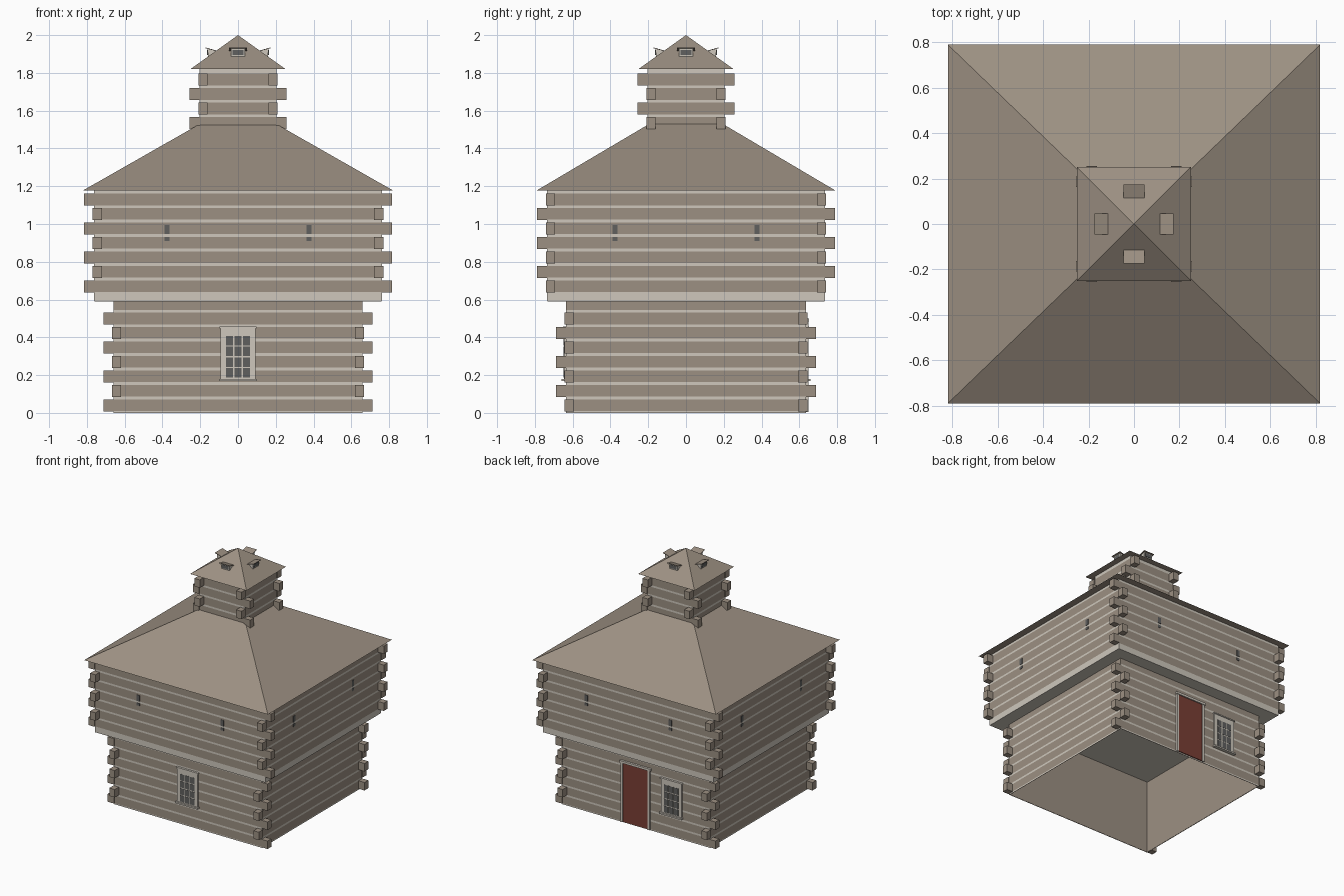
import bpy, bmesh

if "Cube" in bpy.data.objects:
    bpy.data.objects.remove(bpy.data.objects["Cube"])


def material(name, rgb):
    m = bpy.data.materials.new(name)
    m.diffuse_color = (*rgb, 1)
    m.use_nodes = True
    m.node_tree.nodes["Principled BSDF"].inputs["Base Color"].default_value = m.diffuse_color
    return m


WOOD = material("weathered wood", (0.335, 0.28, 0.225))
CHINK = material("pale chinking", (0.62, 0.575, 0.505))
DARK = material("dark grey", (0.115, 0.117, 0.114))
RED = material("door red", (0.195, 0.05, 0.036))

FRONT, RIGHT, BACK, LEFT = range(4)
CORNERS = ((-1, -1), (1, -1), (1, 1), (-1, 1))


def place(side, u, d, z):
    """u runs along a wall, d is the distance outward from the centre."""
    return [(u, -d, z), (d, u, z), (-u, d, z), (-d, -u, z)][side]


def prism(bm, side, u0, u1, profile):
    """Extrude a (d, z) profile along the wall from u0 to u1."""
    a = [bm.verts.new(place(side, u0, d, z)) for d, z in profile]
    b = [bm.verts.new(place(side, u1, d, z)) for d, z in profile]
    n = len(profile)
    bm.faces.new(a)
    bm.faces.new(b[::-1])
    for i in range(n):
        j = (i + 1) % n
        bm.faces.new((a[i], b[i], b[j], a[j]))


def box(bm, side, u0, u1, d0, d1, z0, z1):
    prism(bm, side, u0, u1, [(d0, z0), (d1, z0), (d1, z1), (d0, z1)])


def finish(bm, name, *mats):
    bmesh.ops.recalc_face_normals(bm, faces=bm.faces[:])
    me = bpy.data.meshes.new(name)
    bm.to_mesh(me)
    bm.free()
    for mat in mats:
        me.materials.append(mat)
    ob = bpy.data.objects.new(name, me)
    bpy.context.collection.objects.link(ob)
    return ob


PITCH, LOG = 0.0767, 0.062


def storey(name, hx, hy, bottom, top, z_first, count, bare_top=False):
    """Wall of log and chinking bands, with alternating log ends at the corners."""
    wall, ends = bmesh.new(), bmesh.new()
    rows = [z_first + k * PITCH for k in range(count)]
    cuts = {bottom, top}
    for z in rows:
        cuts |= {max(z - LOG / 2, bottom), min(z + LOG / 2, top)}
    loops = [[wall.verts.new((sx * hx, sy * hy, z)) for sx, sy in CORNERS]
             for z in sorted(cuts)]
    for lo, hi in zip(loops, loops[1:]):
        mid = (lo[0].co.z + hi[0].co.z) / 2
        is_log = any(abs(mid - z) < LOG / 2 for z in rows)
        for i in range(4):
            j = (i + 1) % 4
            face = wall.faces.new((lo[i], lo[j], hi[j], hi[i]))
            face.material_index = 0 if is_log else 1
    finish(wall, name + "_wall", WOOD, CHINK)

    # even rows run past the corners along x, odd rows along y
    for k, z in enumerate(rows[:-1] if bare_top else rows):
        for side in ((FRONT, BACK) if k % 2 == 0 else (RIGHT, LEFT)):
            along, out = (hx, hy) if side % 2 == 0 else (hy, hx)
            for s in (-1, 1):
                u = sorted((s * (along - 0.001), s * (along + 0.053)))
                box(ends, side, *u, out - 0.041, out + 0.007, z - 0.032, z + 0.032)
    finish(ends, name + "_log_ends", WOOD)


def pyramid(name, hx, hy, z0, z1):
    bm = bmesh.new()
    base = [bm.verts.new((sx * hx, sy * hy, z0)) for sx, sy in CORNERS]
    tip = bm.verts.new((0, 0, z1))
    bm.faces.new(base[::-1])
    for i in range(4):
        bm.faces.new((base[i], base[(i + 1) % 4], tip))
    finish(bm, name, WOOD)


# Lower storey: open underneath, plain wood inside
storey("lower", 0.66, 0.635, 0.0, 0.592, 0.04, 8, bare_top=True)
bm = bmesh.new()
for side in range(4):
    along, out = (0.656, 0.631) if side % 2 == 0 else (0.631, 0.656)
    box(bm, side, -along, along, out - 0.002, out, 0.0, 0.59)
finish(bm, "lower_lining", WOOD)

# Overhanging upper storey with its pale underside
storey("upper", 0.762, 0.735, 0.593, 1.18, 0.67, 7)
bm = bmesh.new()
box(bm, FRONT, -0.761, 0.761, -0.734, 0.734, 0.591, 0.597)
finish(bm, "overhang_floor", CHINK)

# Lookout on top
storey("lookout", 0.203, 0.203, 1.45, 1.82, 1.535, 4)

# Roofs
pyramid("main_roof", 0.82, 0.79, 1.178, 1.645)
pyramid("lookout_roof", 0.252, 0.252, 1.82, 2.0)


# Windows: frame plate, sill, head trim and twelve panes
def window(name, side, u, wall):
    frame, panes = bmesh.new(), bmesh.new()
    box(frame, side, u - 0.093, u + 0.093, wall - 0.001, wall + 0.011, 0.18, 0.45)
    box(frame, side, u - 0.1, u + 0.1, wall - 0.001, wall + 0.025, 0.168, 0.18)
    box(frame, side, u - 0.098, u + 0.098, wall - 0.001, wall + 0.017, 0.448, 0.457)
    for i in range(3):
        for j in range(4):
            cu, z = u + (i - 1) * 0.045, 0.187 + j * 0.057
            box(panes, side, cu - 0.019, cu + 0.019, wall + 0.005, wall + 0.0125, z, z + 0.05)
    finish(frame, name + "_frame", CHINK)
    finish(panes, name + "_panes", DARK)


window("front_window", FRONT, 0, 0.635)
window("back_window", BACK, 0.32, 0.635)

# Back door with frame
bm = bmesh.new()
box(bm, BACK, -0.112, 0.112, 0.634, 0.642, 0.008, 0.482)
finish(bm, "door", RED)
bm = bmesh.new()
for s in (-1, 1):
    box(bm, BACK, *sorted((s * 0.112, s * 0.13)), 0.634, 0.648, 0.005, 0.482)
box(bm, BACK, -0.137, 0.137, 0.634, 0.652, 0.482, 0.5)
finish(bm, "door_frame", CHINK)

# Loopholes in the upper storey, split by a chinking band
bm = bmesh.new()
for side in range(4):
    wall = 0.735 if side % 2 == 0 else 0.762
    for u in (-0.375, 0.375):
        for z0, z1 in ((0.946, 0.995), (0.91, 0.931)):
            box(bm, side, u - 0.013, u + 0.013, wall - 0.004, wall + 0.003, z0, z1)
finish(bm, "loopholes", DARK)

# Four small roof vents on the lookout
body, vent, cap = bmesh.new(), bmesh.new(), bmesh.new()
for side in range(4):
    prism(body, side, -0.037, 0.037,
          [(0.1, 1.88), (0.158, 1.885), (0.162, 1.929), (0.11, 1.914)])
    box(vent, side, -0.028, 0.028, 0.15, 0.1635, 1.896, 1.922)
    prism(cap, side, -0.047, 0.047,
          [(0.113, 1.914), (0.173, 1.931), (0.173, 1.935), (0.113, 1.918)])
finish(body, "vent_frames", CHINK)
finish(vent, "vent_openings", DARK)
finish(cap, "vent_caps", WOOD)
